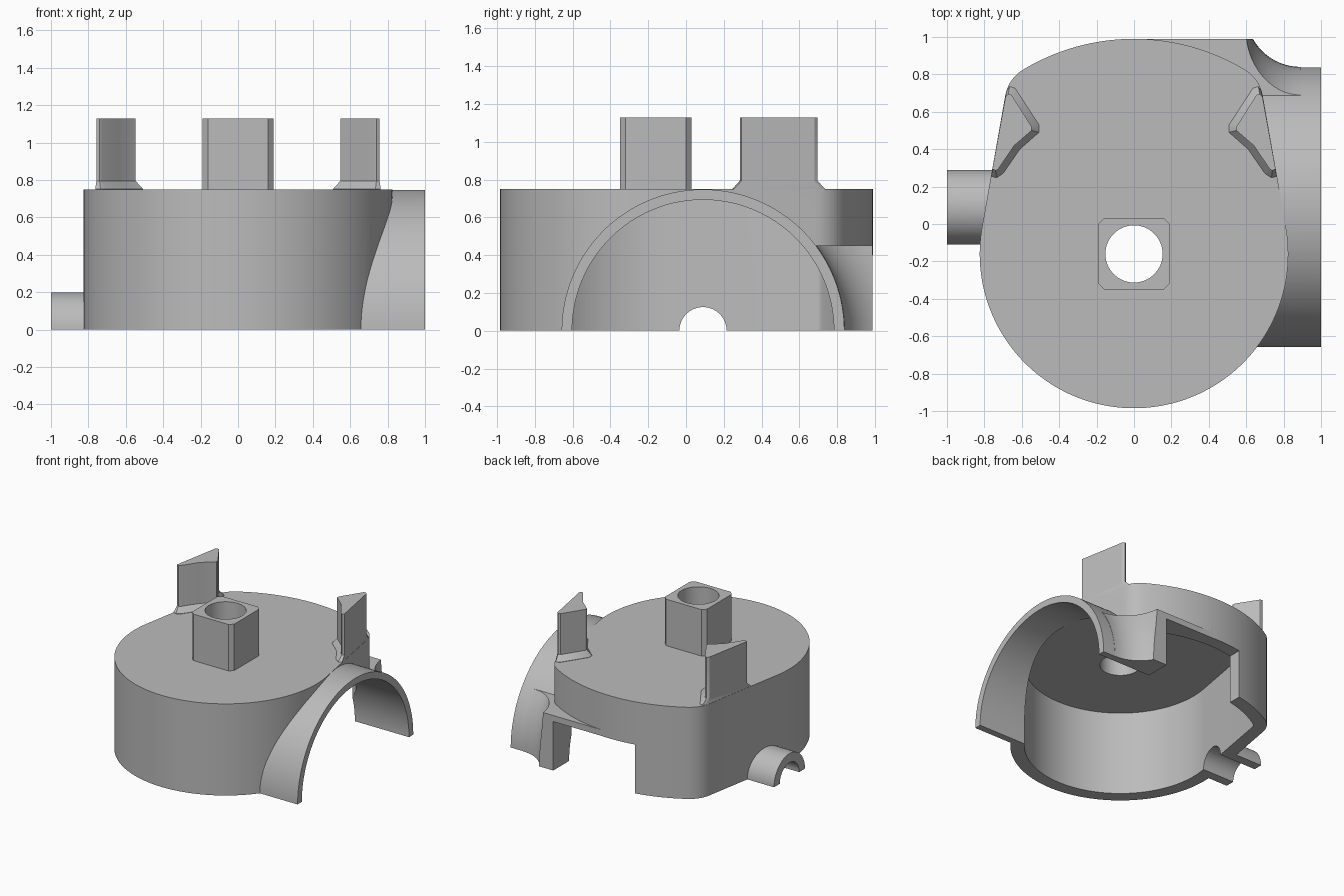
import bpy, bmesh
from math import cos, sin, pi, radians, sqrt, atan2, degrees
from mathutils import Vector

cube = bpy.data.objects.get("Cube")
if cube:
    bpy.data.objects.remove(cube, do_unlink=True)

grey = bpy.data.materials.new("plain_grey")
grey.use_nodes = True
grey.diffuse_color = (0.5, 0.5, 0.5, 1)
grey.node_tree.nodes["Principled BSDF"].inputs["Base Color"].default_value = (0.5, 0.5, 0.5, 1)


def loft(name, rings):
    """Closed solid through rings of equal point count."""
    bm = bmesh.new()
    rows = [[bm.verts.new(p) for p in ring] for ring in rings]
    n = len(rows[0])
    for a, b in zip(rows, rows[1:]):
        for i in range(n):
            j = (i + 1) % n
            bm.faces.new((a[i], a[j], b[j], b[i]))
    bm.faces.new(rows[0])
    bm.faces.new(rows[-1])
    bmesh.ops.recalc_face_normals(bm, faces=bm.faces)
    mesh = bpy.data.meshes.new(name)
    bm.to_mesh(mesh)
    bm.free()
    mesh.materials.append(grey)
    obj = bpy.data.objects.new(name, mesh)
    bpy.context.collection.objects.link(obj)
    return obj


def prism(name, outline, z0, z1):
    return loft(name, [[(x, y, z) for x, y in outline] for z in (z0, z1)])


def box(name, x0, x1, y0, y1, z0, z1):
    return prism(name, [(x0, y0), (x1, y0), (x1, y1), (x0, y1)], z0, z1)


def revolve_x(name, profile, arc=2 * pi, steps=96, drop=0):
    """Solid around the sideways axis at y = AXIS_Y; profile is (x, radius)."""
    count = steps if arc > 6 else steps + 1
    rings = []
    for x, r in profile:
        ring = [(x, AXIS_Y + r * cos(arc * i / steps), r * sin(arc * i / steps))
                for i in range(count)]
        if drop:
            ring += [(x, AXIS_Y - r, -drop), (x, AXIS_Y + r, -drop)]
        rings.append(ring)
    return loft(name, rings)


def combine(target, tool, operation):
    mod = target.modifiers.new("bool", "BOOLEAN")
    mod.operation, mod.object, mod.solver = operation, tool, "EXACT"
    bpy.context.view_layer.objects.active = target
    bpy.ops.object.modifier_apply(modifier=mod.name)
    bpy.data.objects.remove(tool, do_unlink=True)


def smooth(obj):
    bpy.ops.object.select_all(action="DESELECT")
    obj.select_set(True)
    bpy.context.view_layer.objects.active = obj
    bpy.ops.object.shade_smooth_by_angle(angle=radians(30))


AXIS_Y = 0.09
CENTRE = Vector((0, -0.16))
TILT = radians(10)


def body_outline(inset, rounding):
    """Round front, straight tapering sides, shallow curved back."""
    r, big = 0.825 - inset, 1.15 - inset
    reach = sqrt(big * big - r * r)
    foot = CENTRE + r * Vector((cos(TILT), sin(TILT)))
    along = Vector((-sin(TILT), cos(TILT)))
    corner = foot + reach * along
    turn = TILT + atan2(reach, r) + rounding / big
    start = foot + (reach - rounding) * along
    end = CENTRE + big * Vector((cos(turn), sin(turn)))
    half = []
    for i in range(41):                      # front arc
        a = -pi / 2 + (pi / 2 + TILT) * i / 40
        half.append(CENTRE + r * Vector((cos(a), sin(a))))
    for i in range(9):                       # rounded rear corner
        t = i / 8
        half.append(start * (1 - t) ** 2 + corner * 2 * t * (1 - t) + end * t * t)
    for i in range(1, 17):                   # back arc
        a = turn + (pi / 2 - turn) * i / 16
        half.append(CENTRE + big * Vector((cos(a), sin(a))))
    return [tuple(p) for p in half] + [(-p.x, p.y) for p in half[-2:0:-1]]


# Main housing
housing = prism("housing", body_outline(0, 0.09), 0, 0.75)

# Large side arch and small opposite spout
combine(housing, revolve_x("arch", [(0.2, 0.748), (1, 0.748)], pi), "UNION")
combine(housing, revolve_x("spout", [(-1, 0.2), (-0.6, 0.2)], pi, 48), "UNION")

# Rear ledge, flaring into the arch
flare = [(0.02, 1.04)]
for i in range(17):
    a = pi + pi / 2 * i / 16
    flare.append((0.89 + 0.29 * cos(a), 1.04 + 0.29 * sin(a)))
ledge = revolve_x("ledge", flare)
combine(ledge, box("ledge_bounds", -0.1, 0.95, 0.3, 0.988, 0, 0.45), "INTERSECT")
combine(housing, ledge, "UNION")

# Chamfered square post on top
h, c = 0.19, 0.03
post = [(-h + c, -h), (h - c, -h), (h, -h + c), (h, h - c),
        (h - c, h), (-h + c, h), (-h, h - c), (-h, -h + c)]
post = [(x, y + CENTRE.y) for x, y in post]
combine(housing, prism("post", post, 0.72, 1.13), "UNION")

# Hollow underside, bores and rear notch
combine(housing, prism("cavity", body_outline(0.105, 0.02), -0.1, 0.695), "DIFFERENCE")
combine(housing, revolve_x("arch_bore", [(0.2, 0.693), (1.1, 0.693)], pi, drop=0.1), "DIFFERENCE")
combine(housing, revolve_x("spout_bore", [(-1.1, 0.125), (-0.4, 0.125)], pi, 48, 0.1), "DIFFERENCE")
combine(housing, box("notch", -0.216, 0.51, 0.6, 1.1, -0.1, 0.4), "DIFFERENCE")
hole = [(0.153 * cos(2 * pi * i / 64), CENTRE.y + 0.153 * sin(2 * pi * i / 64)) for i in range(64)]
combine(housing, prism("post_bore", hole, 0.5, 1.3), "DIFFERENCE")
smooth(housing)

# Pair of triangular fins with flared feet
top = [(0.687, 0.68), (0.672, 0.695), (0.655, 0.69), (0.547, 0.52), (0.547, 0.5),
       (0.64, 0.42), (0.725, 0.295), (0.74, 0.285), (0.757, 0.295)]
foot = [(0.682, 0.71), (0.665, 0.735), (0.635, 0.725), (0.508, 0.53), (0.508, 0.49),
        (0.61, 0.4), (0.7, 0.27), (0.735, 0.247), (0.763, 0.255)]
for side, name in ((1, "left_fin"), (-1, "right_fin")):
    levels = ((foot, 0.73), (foot, 0.752), (top, 0.795), (top, 1.13))
    fin = loft(name, [[(side * x, y, z) for x, y in ring] for ring, z in levels])
    smooth(fin)
